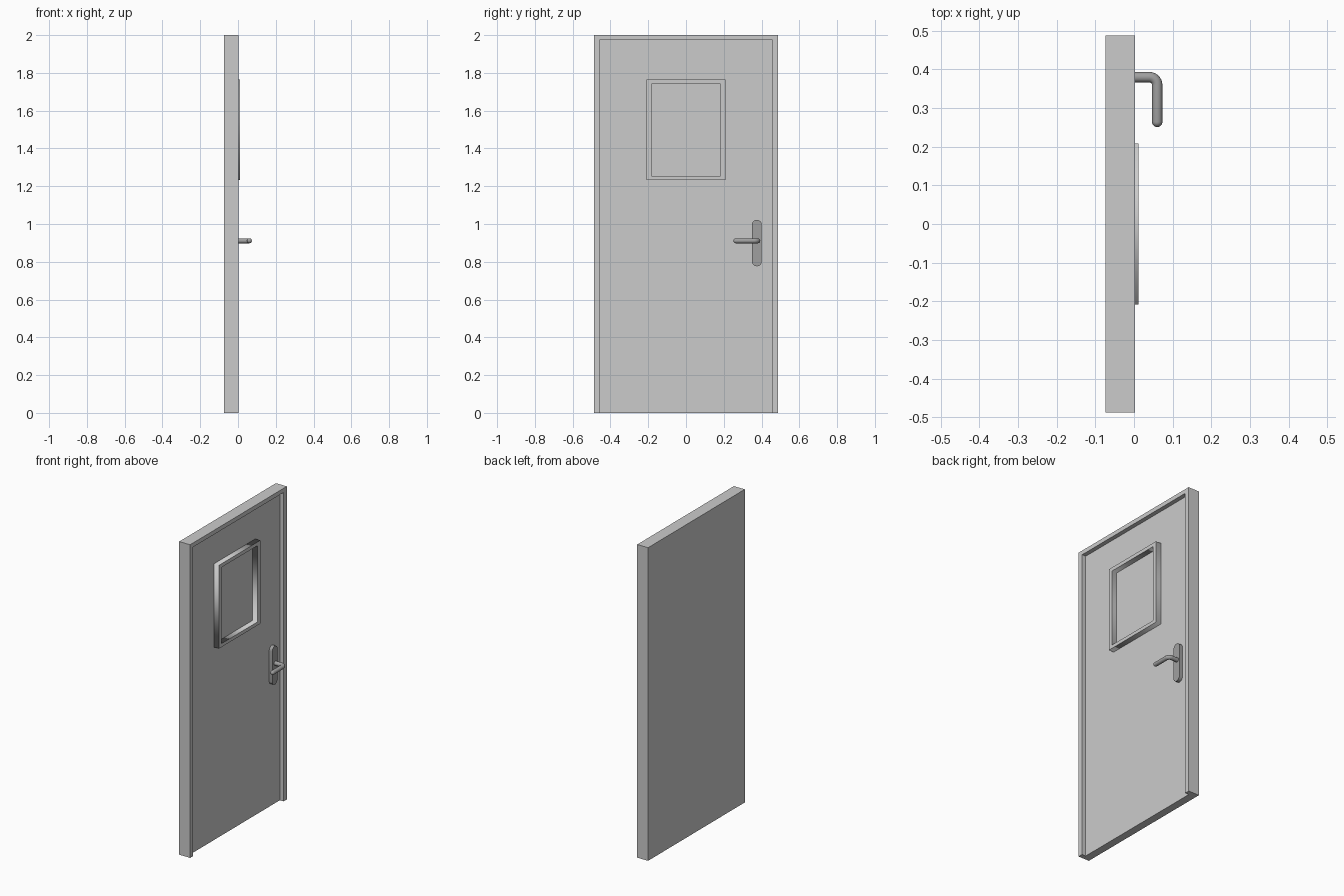
import bpy
import bmesh
from math import sin, cos, pi, radians

if "Cube" in bpy.data.objects:
    bpy.data.objects.remove(bpy.data.objects["Cube"])

BACK, PANEL, FACE = -0.0735, -0.024, 0.003   # x planes of the door body

metal = bpy.data.materials.new("dark_metal")
metal.diffuse_color = (0.35, 0.35, 0.35, 1)
metal.use_nodes = True
metal.node_tree.nodes["Principled BSDF"].inputs["Base Color"].default_value = metal.diffuse_color


def box(name, lo, hi):
    mesh = bpy.data.meshes.new(name)
    bm = bmesh.new()
    bmesh.ops.create_cube(bm, size=1)
    for v in bm.verts:
        v.co = [lo[i] if v.co[i] < 0 else hi[i] for i in range(3)]
    bm.to_mesh(mesh)
    bm.free()
    ob = bpy.data.objects.new(name, mesh)
    bpy.context.collection.objects.link(ob)
    return ob


def curve_to_mesh(name, curve):
    ob = bpy.data.objects.new(name, curve)
    bpy.context.collection.objects.link(ob)
    bpy.ops.object.select_all(action='DESELECT')
    ob.select_set(True)
    bpy.context.view_layer.objects.active = ob
    bpy.ops.object.convert(target='MESH')
    return bpy.context.object


def add_spline(curve, points, cyclic):
    s = curve.splines.new('POLY')
    s.points.add(len(points) - 1)
    for p, (x, y, z, r) in zip(s.points, points):
        p.co, p.radius = (x, y, z, 1), r
    s.use_cyclic_u = cyclic


def prism(name, loops, x0, x1):
    """Fill (y, z) outlines, later ones being holes, and extrude along x."""
    curve = bpy.data.curves.new(name, 'CURVE')
    curve.dimensions, curve.fill_mode = '2D', 'BOTH'
    curve.extrude = (x1 - x0) / 2
    for loop in loops:
        add_spline(curve, [(y, z, 0, 1) for y, z in loop], True)
    ob = curve_to_mesh(name, curve)
    ob.rotation_euler = (radians(90), 0, radians(90))
    ob.location.x = (x0 + x1) / 2
    return ob


def rect(half, z0, z1):
    return [(-half, z0), (half, z0), (half, z1), (-half, z1)]


# Door body: one slab with a recess leaving the jambs and the head
door = box("door_body", (BACK, -0.488, 0), (FACE, 0.488, 2))
cutter = box("recess_cutter", (PANEL, -0.457, -0.1), (0.1, 0.457, 1.973))
cutter.hide_render = True
cut = door.modifiers.new("recess", 'BOOLEAN')
cut.operation, cut.object, cut.solver = 'DIFFERENCE', cutter, 'EXACT'
bpy.context.view_layer.objects.active = door
bpy.ops.object.modifier_apply(modifier="recess")
bpy.data.objects.remove(cutter)

# Window surround
prism("window_frame", [rect(0.209, 1.232, 1.764), rect(0.182, 1.254, 1.741)],
      PANEL, 0.0115)

# Handle plate with round ends
R, CY = 0.026, 0.375
ends = [(CY + R * cos(a), c + R * sin(a))
        for c, start in ((0.996, 0), (0.802, pi))
        for a in (start + pi * i / 12 for i in range(13))]
plate = prism("handle_plate", [ends], PANEL, -0.002)
plate.data.materials.append(metal)

# Lever: stem, bend and grip with a rounded tip
LR, BEND, HX, HY, HZ, TIP = 0.0135, 0.02, 0.06, 0.38, 0.911, 0.251
path = [(-0.01, HY, HZ, 1)]
for i in range(9):
    a = pi / 2 * i / 8
    path.append((HX - BEND + BEND * sin(a), HY - BEND + BEND * cos(a), HZ, 1))
for i in range(7):
    a = radians(85) * i / 6
    path.append((HX, TIP + LR - LR * sin(a), HZ, cos(a)))
curve = bpy.data.curves.new("lever", 'CURVE')
curve.dimensions = '3D'
curve.bevel_depth, curve.bevel_resolution = LR, 4
curve.use_fill_caps = True
add_spline(curve, path, False)
lever = curve_to_mesh("handle_lever", curve)
lever.data.materials.append(metal)

# Smooth the round parts only
for ob in (plate, lever):
    bpy.ops.object.select_all(action='DESELECT')
    ob.select_set(True)
    bpy.context.view_layer.objects.active = ob
    bpy.ops.object.shade_smooth_by_angle(angle=radians(35))
